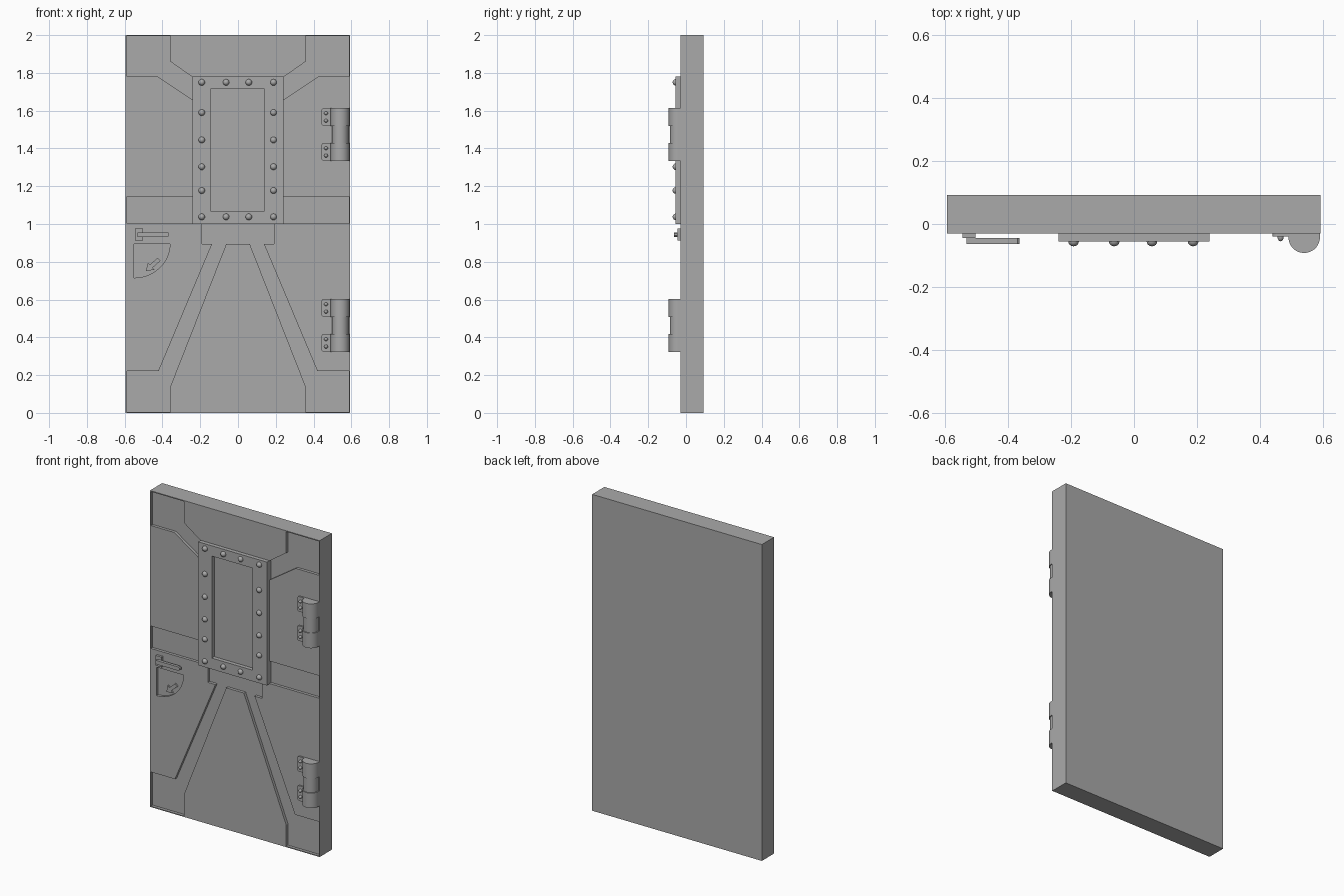
import bpy, bmesh, math
from mathutils import Matrix, Vector

cube = bpy.data.objects.get("Cube")
if cube:
    bpy.data.objects.remove(cube, do_unlink=True)

grey = bpy.data.materials.new("plain_grey")
grey.use_nodes = True
COLOUR = (0.4, 0.4, 0.4, 1)
grey.diffuse_color = COLOUR
grey.node_tree.nodes["Principled BSDF"].inputs["Base Color"].default_value = COLOUR

FRONT = -0.03      # front surface of the slab
RECESS = 0.018     # depth of the sunk panels


def finish(bm, name, smooth=False):
    bmesh.ops.recalc_face_normals(bm, faces=bm.faces)
    mesh = bpy.data.meshes.new(name)
    bm.to_mesh(mesh)
    bm.free()
    mesh.materials.append(grey)
    ob = bpy.data.objects.new(name, mesh)
    bpy.context.collection.objects.link(ob)
    bpy.ops.object.select_all(action='DESELECT')
    ob.select_set(True)
    bpy.context.view_layer.objects.active = ob
    if smooth:
        bpy.ops.object.shade_smooth_by_angle(angle=math.radians(35))
    return ob


def add_prism(bm, outline, y0, y1):
    """Extrude an x-z outline from y0 to y1."""
    face = bm.faces.new([bm.verts.new((x, y0, z)) for x, z in outline])
    ext = bmesh.ops.extrude_face_region(bm, geom=[face])
    verts = [v for v in ext["geom"] if isinstance(v, bmesh.types.BMVert)]
    bmesh.ops.translate(bm, verts=verts, vec=(0, y1 - y0, 0))


def rect(x0, x1, z0, z1):
    return [(x0, z0), (x1, z0), (x1, z1), (x0, z1)]


def mirrored(outline):
    return [(-x, z) for x, z in reversed(outline)]


def add_dome(bm, x, y, z, r, height):
    """Half-sunk round head facing the front."""
    mat = Matrix.Translation((x, y, z)) @ Matrix.Diagonal((r, height, r, 1))
    mat = mat @ Matrix.Rotation(math.pi / 2, 4, 'X')
    bmesh.ops.create_uvsphere(bm, u_segments=16, v_segments=8, radius=1, matrix=mat)


# Door slab
bm = bmesh.new()
add_prism(bm, rect(-0.595, 0.592, 0, 2), FRONT, 0.092)
door = finish(bm, "door_slab")

# Sunk panels: upper corner braces, middle bands, lower legs, latch quadrant
EDGE = 0.588
corner = [(EDGE, 1.994), (0.358, 1.994), (0.358, 1.86), (0.23, 1.77),
          (0.23, 1.65), (0.425, 1.78), (EDGE, 1.78)]
band = rect(0.23, EDGE, 1.003, 1.145)
half_legs = [(0.19, 1.003), (0.19, 0.895), (0.137, 0.895), (0.42, 0.222),
             (EDGE, 0.222), (EDGE, 0.006), (0.358, 0.006), (0.358, 0.14),
             (0.062, 0.895)]
legs = half_legs + mirrored(half_legs)
quadrant = [(-0.55, 0.895)]
for i in range(13):
    a = math.radians(90 * i / 12)
    quadrant.append((-0.55 + 0.19 * math.cos(a), 0.895 - 0.18 * math.sin(a)))

bm = bmesh.new()
for outline in (corner, mirrored(corner), band, mirrored(band), legs, quadrant):
    add_prism(bm, outline, FRONT - 0.05, FRONT + RECESS)
cutter = finish(bm, "panel_cutter")
cutter.hide_render = True
mod = door.modifiers.new("sunk_panels", 'BOOLEAN')
mod.operation = 'DIFFERENCE'
mod.solver = 'EXACT'
mod.object = cutter
bpy.context.view_layer.objects.active = door
bpy.ops.object.modifier_apply(modifier=mod.name)
bpy.data.objects.remove(cutter, do_unlink=True)

# Window frame, made of four bars meeting without overlap
bm = bmesh.new()
for bar in (rect(-0.24, -0.145, 1.0, 1.78), rect(0.14, 0.24, 1.0, 1.78),
            rect(-0.145, 0.14, 1.0, 1.07), rect(-0.145, 0.14, 1.715, 1.78)):
    add_prism(bm, bar, -0.055, FRONT + RECESS)
bmesh.ops.remove_doubles(bm, verts=bm.verts, dist=0.0001)
bmesh.ops.dissolve_limit(bm, angle_limit=0.01, verts=bm.verts, edges=bm.edges)
finish(bm, "window_frame")

# Rivets around the frame
bm = bmesh.new()
for z in (1.75, 1.59, 1.445, 1.303, 1.177, 1.038):
    for x in (-0.192, 0.188):
        add_dome(bm, x, -0.055, z, 0.017, 0.016)
for z in (1.75, 1.038):
    for x in (-0.063, 0.057):
        add_dome(bm, x, -0.055, z, 0.017, 0.016)
finish(bm, "frame_rivets", True)

# Latch: mount and lever with a rounded tip
bm = bmesh.new()
add_prism(bm, rect(-0.545, -0.503, 0.912, 0.976), -0.045, FRONT)
finish(bm, "latch_mount")
bm = bmesh.new()
lever = [(-0.532, 0.956), (-0.532, 0.932), (-0.371, 0.932),
         (-0.364, 0.938), (-0.364, 0.95), (-0.371, 0.956)]
add_prism(bm, lever, -0.063, -0.045)
finish(bm, "latch_lever")

# Arrow lying in the latch quadrant
along = Vector((0.75, 0.66))
side = Vector((-0.66, 0.75))
tail = Vector((-0.418, 0.813))
shape = [(0, 0.011), (0, -0.011), (-0.055, -0.011), (-0.055, -0.026),
         (-0.092, 0), (-0.055, 0.026), (-0.055, 0.011)]
bm = bmesh.new()
add_prism(bm, [tuple(tail + along * u + side * v) for u, v in shape],
          FRONT + RECESS - 0.009, FRONT + RECESS)
finish(bm, "latch_arrow")


def barrel_outline(r):
    """Half-round front with straight sides running back to the slab."""
    cx, cy = 0.541, -0.042
    pts = [(cx + r, FRONT)]
    for i in range(25):
        a = -math.pi * i / 24
        pts.append((cx + r * math.cos(a), cy + r * math.sin(a)))
    return pts + [(cx - r, FRONT)]


# Hinges: three knuckles, two leaves and their screws
for label, base in (("upper", 1.334), ("lower", 0.323)):
    bm = bmesh.new()
    for z0, z1, r in ((0, 0.095, 0.05), (0.095, 0.185, 0.044), (0.185, 0.28, 0.05)):
        face = bm.faces.new([bm.verts.new((x, y, base + z0))
                             for x, y in barrel_outline(r)])
        ext = bmesh.ops.extrude_face_region(bm, geom=[face])
        top = [v for v in ext["geom"] if isinstance(v, bmesh.types.BMVert)]
        bmesh.ops.translate(bm, verts=top, vec=(0, 0, z1 - z0))
    finish(bm, label + "_hinge_barrel", True)

    leaves, screws = bmesh.new(), bmesh.new()
    for z in (base, base + 0.185):
        outline = [(0.5, z), (0.5, z + 0.095)]
        for cz, start in ((z + 0.08, 90), (z + 0.015, 180)):
            for i in range(5):
                a = math.radians(start + 22.5 * i)
                outline.append((0.456 + 0.015 * math.cos(a), cz + 0.015 * math.sin(a)))
        add_prism(leaves, outline, -0.04, FRONT)
        for dz in (0.028, 0.067):
            add_dome(screws, 0.466, -0.04, z + dz, 0.01, 0.015)
    finish(leaves, label + "_hinge_leaves")
    finish(screws, label + "_hinge_screws", True)
